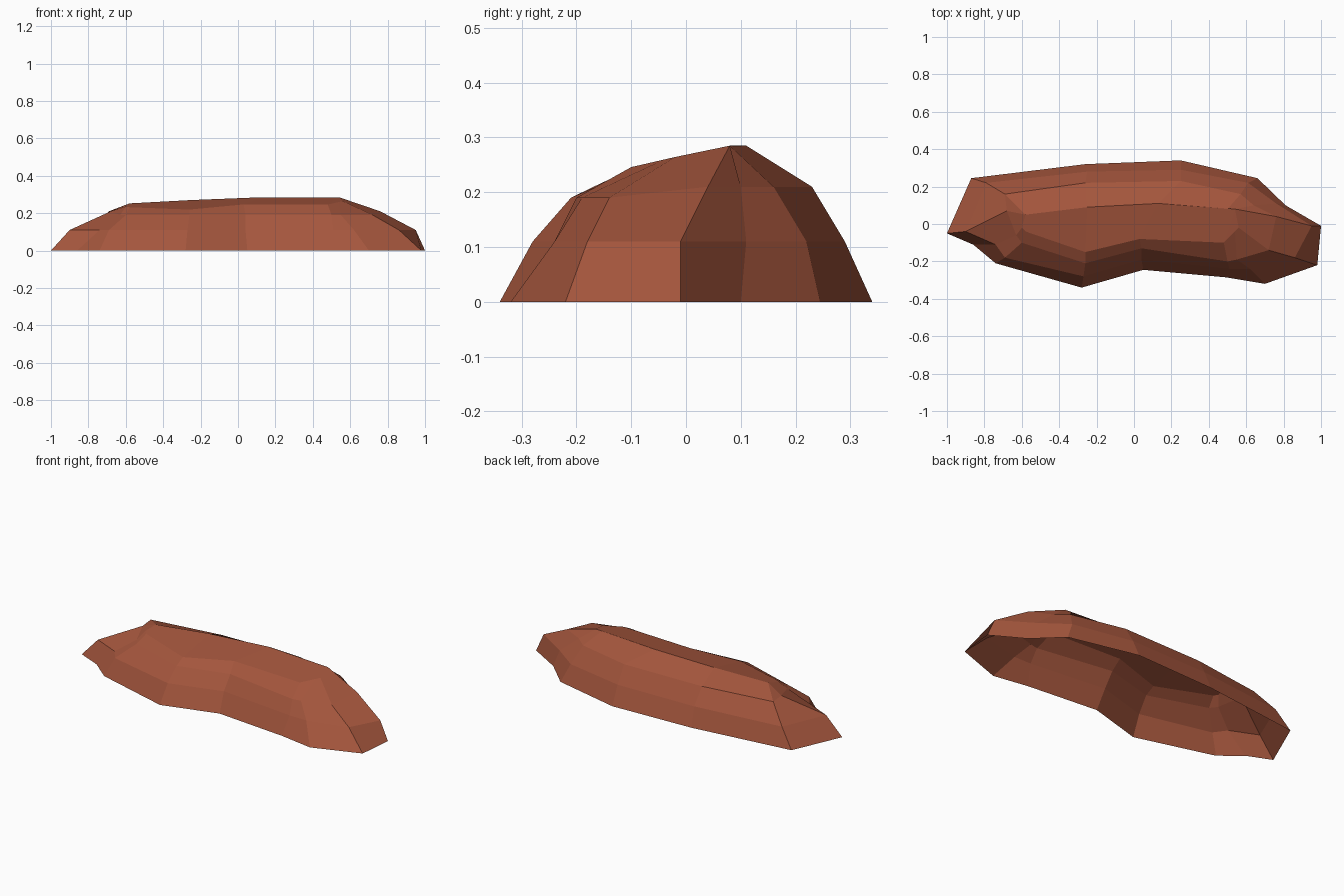
import bpy
import bmesh

# Remove the default cube
default_cube = bpy.data.objects.get("Cube")
if default_cube:
    bpy.data.objects.remove(default_cube, do_unlink=True)


def make_material(name, colour):
    material = bpy.data.materials.new(name)
    material.use_nodes = True
    material.diffuse_color = colour
    shader = material.node_tree.nodes["Principled BSDF"]
    shader.inputs["Base Color"].default_value = colour
    shader.inputs["Roughness"].default_value = 0.9
    return material


# Outlines of the rock, from the ground up, starting at the right-hand tip
ground_outline = [(-1, -.05), (-.86, -.11), (-.74, -.21), (-.28, -.34), (.05, -.245),
                  (.49, -.285), (.7, -.32), (.98, -.22), (1, -.01), (.81, .1),
                  (.66, .245), (.25, .34), (-.26, .32), (-.87, .245)]
lower_outline = [(-.9, -.04), (-.74, -.11), (-.69, -.18), (-.27, -.28), (.04, -.19),
                 (.51, -.24), (.62, -.24), (.86, -.18), (.95, -.01), (.76, .11),
                 (.61, .22), (.25, .29), (-.25, .28), (-.79, .22)]
upper_outline = [(-.68, .07), (-.63, -.06), (-.6, -.1), (-.26, -.21), (.04, -.13),
                 (.5, -.2), (.55, -.19), (.72, -.14), (.76, .04), (.64, .1),
                 (.57, .16), (.25, .23), (-.26, .22), (-.69, .16)]
crown_outline = [(-.58, .05), (-.6, -.02), (-.58, -.04), (-.26, -.15), (.03, -.08),
                 (.48, -.1), (.54, -.04), (.56, -.02), (.54, .08), (.54, .08),
                 (.5, .08), (.13, .11), (-.25, .09), (-.58, .05)]


# Height rules for each outline
def ground_height(x, y):
    return 0


def lower_height(x, y):
    return .11


def upper_height(x, y):
    return .21 if y > 0 else .19


def crown_height(x, y):
    ridge = min(.285, .28 + .04 * x)
    front_slope = .23 * max(0, .07 - y)
    return ridge - front_slope


layers = [(ground_outline, ground_height), (lower_outline, lower_height),
          (upper_outline, upper_height), (crown_outline, crown_height)]


def build_rock(name, material):
    bm = bmesh.new()
    rings = []
    for outline, height in layers:
        rings.append([bm.verts.new((x, y, height(x, y))) for x, y in outline])

    # Sloping sides, left open underneath
    for low, high in zip(rings, rings[1:]):
        for i in range(len(low)):
            j = (i + 1) % len(low)
            bm.faces.new((low[i], low[j], high[j], high[i]))

    # Crown facets between the front rim and the back ridge
    crown = rings[-1]
    for corners in [(0, 1, 2, 13), (13, 2, 3, 12), (12, 3, 4, 11),
                    (11, 4, 5, 8), (8, 5, 6, 7), (11, 8, 10)]:
        bm.faces.new([crown[i] for i in corners])

    bmesh.ops.remove_doubles(bm, verts=bm.verts[:], dist=.001)
    bmesh.ops.recalc_face_normals(bm, faces=bm.faces[:])

    # Make sure the shell faces outwards
    if sum(face.normal.z * face.calc_area() for face in bm.faces) < 0:
        bmesh.ops.reverse_faces(bm, faces=bm.faces[:])

    mesh = bpy.data.meshes.new(name)
    bm.to_mesh(mesh)
    bm.free()
    mesh.materials.append(material)
    rock = bpy.data.objects.new(name, mesh)
    bpy.context.collection.objects.link(rock)
    return rock


red_stone = make_material("red_brown_stone", (.37, .092, .046, 1))
build_rock("long_rock", red_stone)
